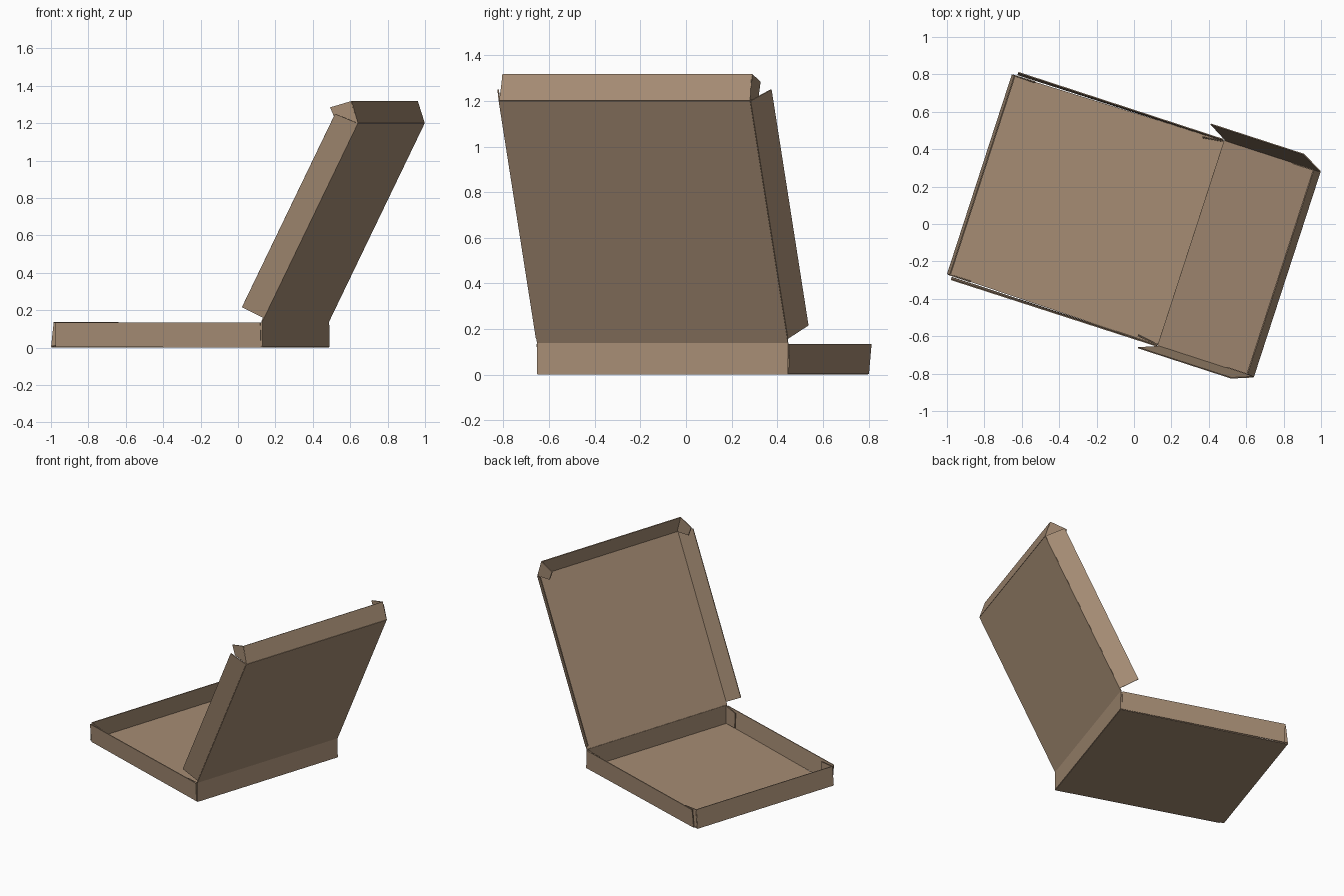
import bpy, bmesh, math
from mathutils import Matrix, Vector

if "Cube" in bpy.data.objects:
    bpy.data.objects.remove(bpy.data.objects["Cube"])

card = bpy.data.materials.new("brown_cardboard")
card.diffuse_color = (0.38, 0.265, 0.175, 1)
card.use_nodes = True
card.node_tree.nodes["Principled BSDF"].inputs["Base Color"].default_value = card.diffuse_color

# box frame: local x runs from the front wall to the hinge, local y across
PLACE = Matrix.Translation((-0.255, 0.08, 0)) @ Matrix.Rotation(math.radians(-18), 4, 'Z')
T = 0.006


def panel(name, *corners):
    """One flat sheet of cardboard through its corner points."""
    bm = bmesh.new()
    bm.faces.new([bm.verts.new(PLACE @ Vector(c)) for c in corners])
    me = bpy.data.meshes.new(name)
    bm.to_mesh(me)
    bm.free()
    me.materials.append(card)
    ob = bpy.data.objects.new(name, me)
    bpy.context.collection.objects.link(ob)
    mod = ob.modifiers.new("thickness", 'SOLIDIFY')
    mod.thickness = T
    mod.offset = 0
    return ob


H, HW = 0.135, 0.578        # wall height, half width
FX, BX = -0.598, 0.592      # front and hinge positions
Z0 = T / 2
TOP = Vector((1.127, 0, 1.2))
HINGE = Vector((0.59, 0, 0.14))
up = (TOP - HINGE).normalized()
inward = Vector((-up.z, 0, up.x))

# tray
panel("tray_floor", (FX, -0.56, Z0), (BX, -0.575, Z0), (BX, 0.575, Z0), (FX, 0.56, Z0))
panel("tray_front_wall", (FX, -0.56, Z0), (FX, 0.56, Z0), (FX + 0.015, 0.56, H), (FX + 0.015, -0.56, H))
panel("tray_hinge_wall", (BX, -HW, Z0), (BX, HW, Z0), (HINGE.x, HW, HINGE.z), (HINGE.x, -HW, HINGE.z))

# lid
panel("lid_panel", (HINGE.x, -HW, HINGE.z), (HINGE.x, HW, HINGE.z), (TOP.x, HW, TOP.z), (TOP.x, -HW, TOP.z))
FT = Vector((1.09, 0, 1.317))
panel("lid_front_flap", (TOP.x, -HW, TOP.z), (TOP.x, HW, TOP.z), (FT.x, HW - 0.005, FT.z), (FT.x, -HW + 0.005, FT.z))

for s, side, splay in ((-1, "near", 0.042), (1, "far", 0.06)):
    # tray side walls and tucked corner tabs
    panel(f"tray_side_wall_{side}", (-0.572, s * 0.57, Z0), (0.585, s * 0.575, Z0),
          (0.582, s * 0.58, H), (-0.572, s * 0.582, H))
    panel(f"tray_front_tab_{side}", (FX, s * 0.56, 0.008), (FX + 0.015, s * 0.56, H),
          (FX + 0.13, s * 0.562, H - 0.01), (FX + 0.13, s * 0.558, 0.02))
    panel(f"tray_hinge_tab_{side}", (BX, s * 0.572, 0.008), (BX, s * 0.572, H),
          (BX - 0.12, s * 0.56, H - 0.01), (BX - 0.12, s * 0.555, 0.02))
    # splayed lid side flaps
    edge = Vector((0, s * HW, 0))
    out = inward * 0.122 + Vector((0, s * splay, 0))
    lo, hi = HINGE + up * 0.02 + edge, TOP + edge
    panel(f"lid_side_flap_{side}", lo, hi, hi + out - up * 0.006, lo + out + up * 0.004)
    # folded tabs at the ends of the lid front flap
    e = Vector((0, s * 0.573, 0))
    panel(f"lid_front_tab_{side}", TOP + e, FT + e,
          FT + e + Vector((-0.117, 0, -0.033)), TOP + e + Vector((-0.125, 0, 0.018)))
